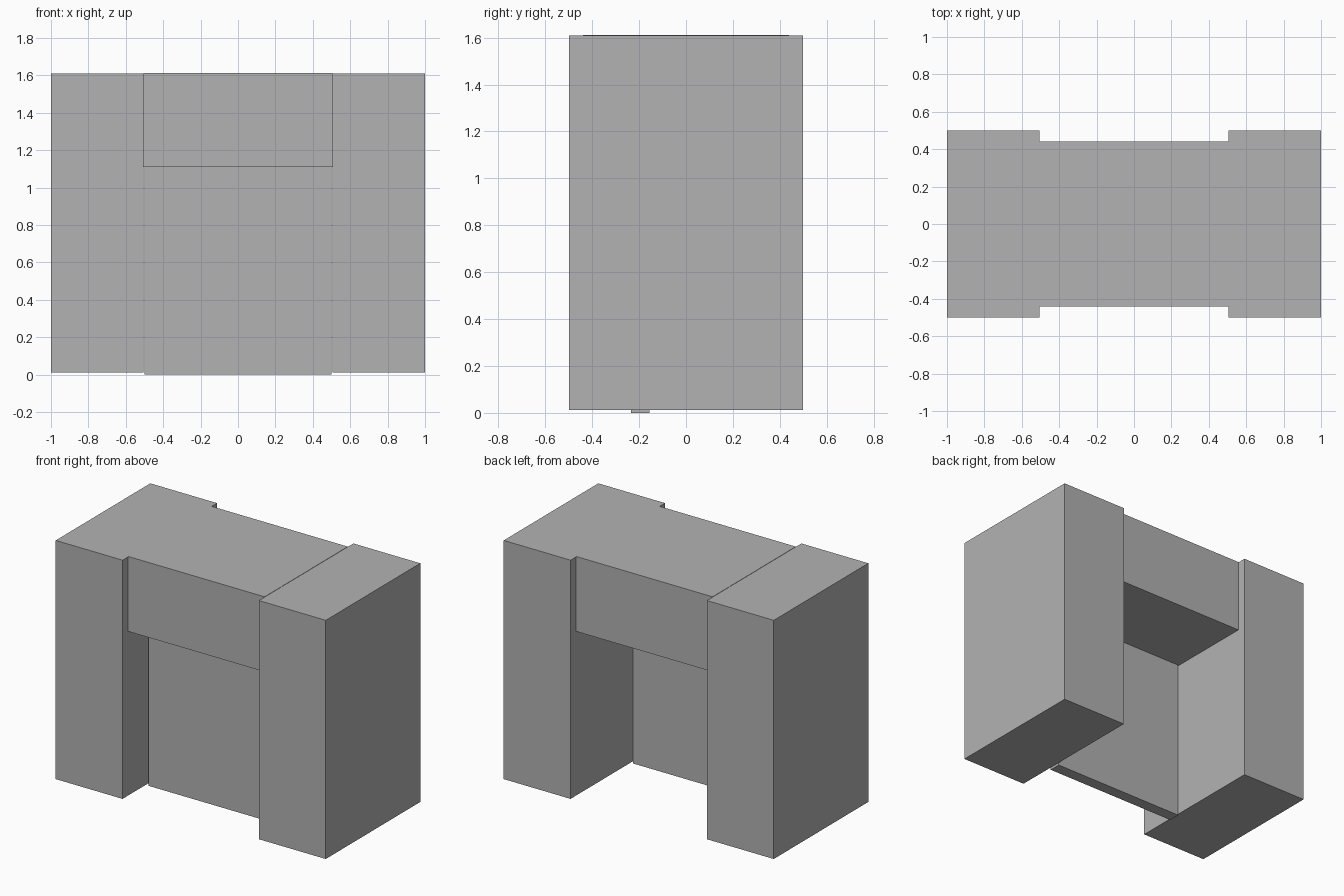
import bpy

if "Cube" in bpy.data.objects:
    bpy.data.objects.remove(bpy.data.objects["Cube"])

grey = bpy.data.materials.new("plain grey")
grey.diffuse_color = (0.448, 0.448, 0.448, 1)
grey.use_nodes = True
grey.node_tree.nodes["Principled BSDF"].inputs["Base Color"].default_value = grey.diffuse_color


def box(name, x, y, z):
    """Box from (low, high) ranges on each axis."""
    centre = [(a + b) / 2 for a, b in (x, y, z)]
    bpy.ops.mesh.primitive_cube_add(size=1, location=centre)
    ob = bpy.context.object
    ob.name = name
    ob.scale = [b - a for a, b in (x, y, z)]
    bpy.ops.object.transform_apply(location=True, rotation=False, scale=True)
    ob.data.materials.append(grey)
    return ob


# Two full-depth pillars
box("left_pillar", (-1.0, -0.505), (-0.5, 0.5), (0.012, 1.61))
box("right_pillar", (0.505, 1.0), (-0.5, 0.5), (0.012, 1.61))

# Thick beam across the top, slightly set back and a hair higher
box("top_beam", (-0.505, 0.505), (-0.44, 0.44), (1.11, 1.612))

# Thin panel closing the opening
box("door_panel", (-0.5, 0.5), (-0.235, -0.155), (0.0, 1.11))
